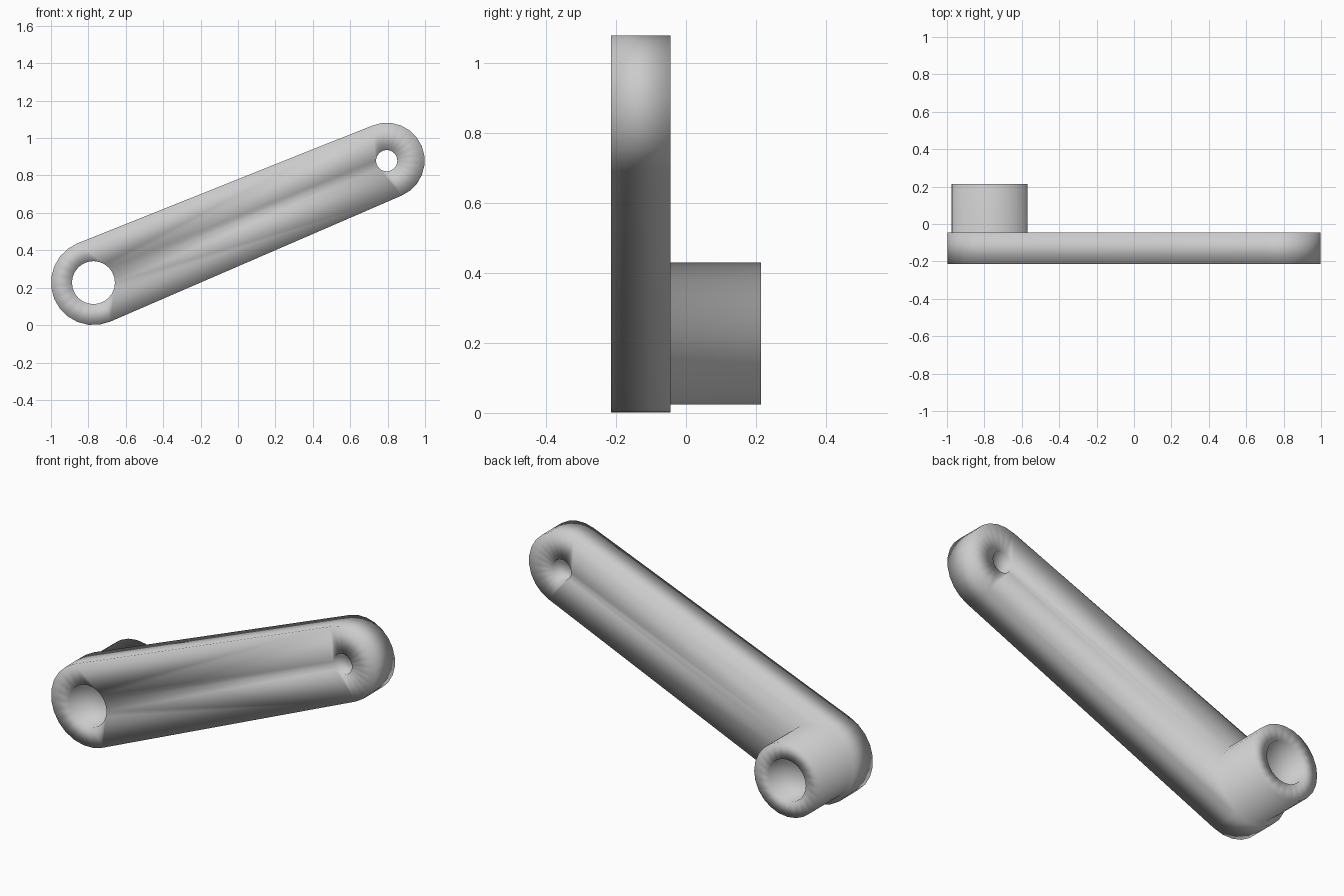
import bpy, bmesh
from math import sin, cos, atan2, acos, hypot, pi

if "Cube" in bpy.data.objects:
    bpy.data.objects.remove(bpy.data.objects["Cube"])

BIG, BIG_R = (-0.773, 0.227), 0.227
SMALL, SMALL_R = (0.795, 0.879), 0.203
BOSS_R, BORE_R, PIN_R = 0.203, 0.115, 0.057
FRONT, BACK, BOSS_END = -0.215, -0.045, 0.215
SIDES = 24

bm = bmesh.new()


def arc(c, r, a0, a1, n):
    return [(c[0] + r * cos(a0 + (a1 - a0) * i / n),
             c[1] + r * sin(a0 + (a1 - a0) * i / n)) for i in range(n + 1)]


def circle(c, r):
    return arc(c, r, 0, 2 * pi, SIDES)[:-1]


def loop(pts, y):
    vs = [bm.verts.new((x, y, z)) for x, z in pts]
    return vs, [bm.edges.new((vs[i], vs[(i + 1) % len(vs)])) for i in range(len(vs))]


def wall(a, b):
    n = len(a[0])
    for i in range(n):
        j = (i + 1) % n
        bm.faces.new((a[0][i], a[0][j], b[0][j], b[0][i]))


def cap(*loops):
    bmesh.ops.triangle_fill(bm, use_beauty=True, use_dissolve=False,
                            edges=[e for l in loops for e in l[1]])


# Arm outline: two round ends joined by tangent lines
dx, dz = SMALL[0] - BIG[0], SMALL[1] - BIG[1]
tilt = atan2(dz, dx)
tan = acos((BIG_R - SMALL_R) / hypot(dx, dz))
outline = (arc(BIG, BIG_R, tilt + tan, tilt + 2 * pi - tan, 12)
           + arc(SMALL, SMALL_R, tilt - tan, tilt + tan, 12))

out_f, out_b = loop(outline, FRONT), loop(outline, BACK)
pin_f, pin_b = loop(circle(SMALL, PIN_R), FRONT), loop(circle(SMALL, PIN_R), BACK)
bore_f, bore_b = loop(circle(BIG, BORE_R), FRONT), loop(circle(BIG, BORE_R), BOSS_END)
boss_f, boss_b = loop(circle(BIG, BOSS_R), BACK), loop(circle(BIG, BOSS_R), BOSS_END)

# Arm rim, pin hole, through bore and boss
for a, b in ((out_f, out_b), (pin_f, pin_b), (bore_f, bore_b), (boss_f, boss_b)):
    wall(a, b)

# Flat faces: arm front, arm back around the boss, boss end ring
cap(out_f, pin_f, bore_f)
cap(out_b, pin_b, boss_f)
wall(bore_b, boss_b)

bmesh.ops.recalc_face_normals(bm, faces=bm.faces)
for f in bm.faces:
    f.smooth = True
mesh = bpy.data.meshes.new("lever_arm")
bm.to_mesh(mesh)
bm.free()
bpy.context.collection.objects.link(bpy.data.objects.new("lever_arm", mesh))
